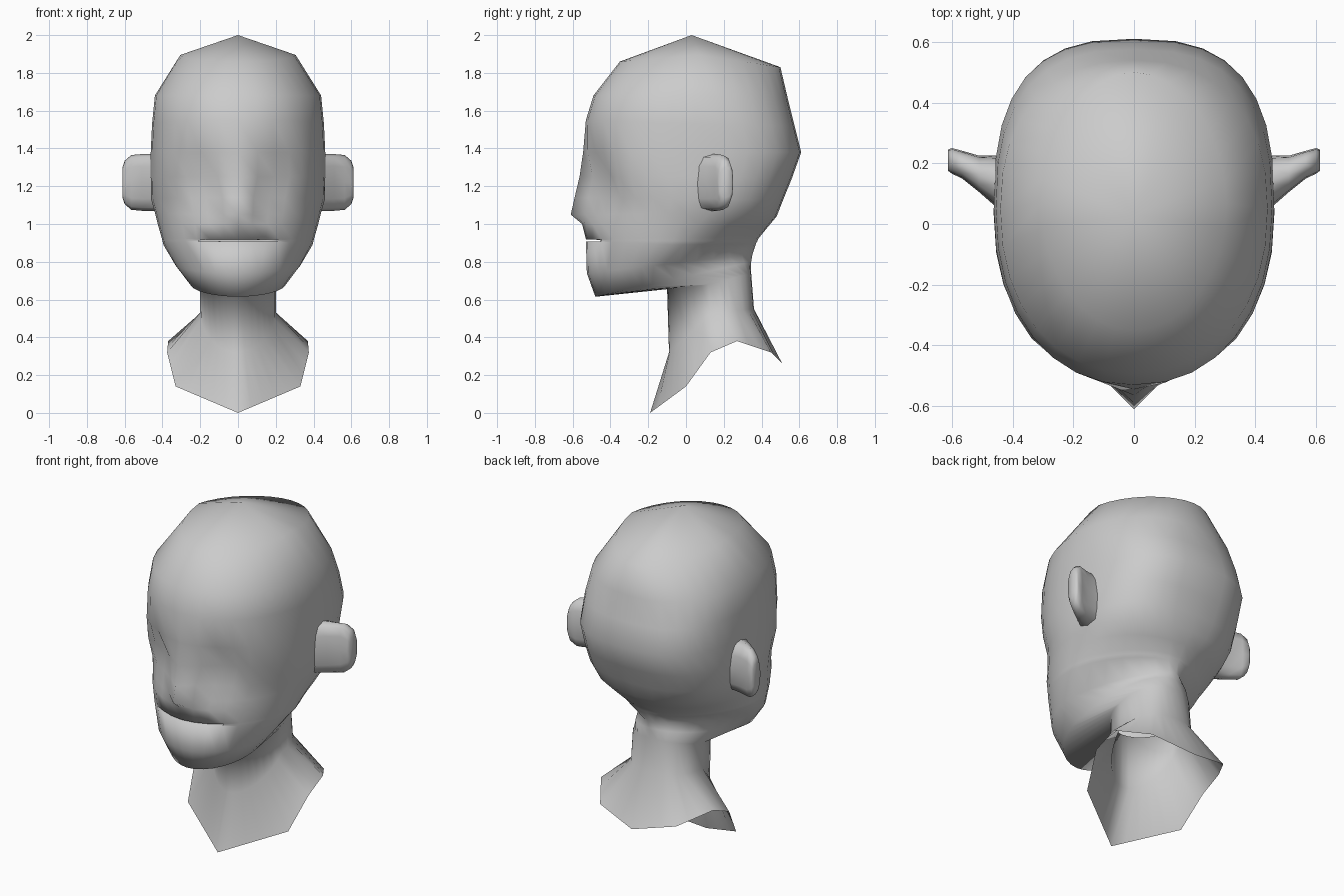
import bpy, bmesh
from math import sin, cos, pi, exp

if "Cube" in bpy.data.objects:
    bpy.data.objects.remove(bpy.data.objects["Cube"])

N = 32  # columns around the head


def power(v, e):
    return (1 if v >= 0 else -1) * abs(v) ** e if abs(v) > 1e-6 else 0.0


def loft(bm, loops):
    rows = [[bm.verts.new(p) for p in loop] for loop in loops]
    for a, b in zip(rows, rows[1:]):
        n = len(a)
        for i in range(n):
            k = (i + 1) % n
            bm.faces.new((a[i], a[k], b[k], b[i]))
    return rows


def finish(bm, name):
    bmesh.ops.recalc_face_normals(bm, faces=bm.faces[:])
    me = bpy.data.meshes.new(name)
    bm.to_mesh(me)
    bm.free()
    for p in me.polygons:
        p.use_smooth = True
    ob = bpy.data.objects.new(name, me)
    bpy.context.collection.objects.link(ob)
    return ob


# Head rings: half width, y of widest point, back squareness,
# front y, front z, side z, back y, back z
RINGS = [
    (.305, .07, 1.9, -.35, 1.86, 1.895, .50, 1.83),
    (.44, .05, 2.3, -.49, 1.68, 1.68, .54, 1.66),
    (.455, .05, 2.6, -.53, 1.55, 1.53, .575, 1.52),
    (.462, .05, 2.7, -.54, 1.38, 1.38, .61, 1.38),
    (.462, .03, 2.7, -.52, 1.25, 1.25, .56, 1.24),
    (.46, .02, 2.6, -.51, 1.14, 1.13, .515, 1.13),
    (.44, .00, 2.4, -.52, 1.05, 1.06, .48, 1.04),
    (.425, -.03, 2.1, -.535, 1.0, 1.0, .43, .98),
    (.405, -.06, 1.8, -.53, .919, .93, .385, .925),
    (.40, -.07, 1.75, -.53, .913, .91, .378, .91),
    (.395, -.08, 1.7, -.53, .907, .89, .37, .895),
    (.33, -.17, 1.4, -.525, .74, .78, .352, .84),
    (.25, -.18, 2.2, -.48, .615, .68, .345, .80),
    (.20, .12, 2.3, -.10, .655, .68, .345, .74),
    (.20, .13, 2.4, -.09, .32, .53, .36, .55),
]
MOUTH = 9
NOSE = {3: -.005, 4: -.045, 5: -.08, 6: -.09, 7: -.015}


def head_ring(r, ring):
    w, yc, mb, yf, zf, zs, yb, zb = ring
    mf = 2.0 if r == 0 else 2.2 if zf > 1.2 else 1.9
    pts = []
    for j in range(N):
        t = 2 * pi * j / N
        front = cos(t) >= 0
        e = 2 / (mf if front else mb)
        c = abs(power(cos(t), e))
        x = w * power(sin(t), e)
        y = yc + ((yf if front else yb) - yc) * c
        z = zs + ((zf if front else zb) - zs) * c
        d = min(j, N - j)
        if front:  # eye sockets and nose ridge
            y += .075 * exp(-((abs(x) - .2) / .1) ** 2 - ((z - 1.27) / .1) ** 2)
            y += NOSE.get(r, 0) * (1, .25)[d] if d < 2 else 0
        if d <= 3 and 8 <= r <= 10:  # level lips around a mouth pocket
            z = zf
            if r == MOUTH and d <= 2:
                y = -.25
        pts.append((x, y, z))
    return pts


# Open collar rim, keyed by column from front to back
RIM = [(0, 0, -.19, 0), (5, .33, 0, .14), (8, .375, .13, .32),
       (10, .37, .27, .38), (13, .25, .45, .32), (16, 0, .51, .26)]


def rim_point(j):
    d = min(j, N - j)
    for a, b in zip(RIM, RIM[1:]):
        if d <= b[0]:
            f = (d - a[0]) / (b[0] - a[0])
            x, y, z = (a[k] + (b[k] - a[k]) * f for k in (1, 2, 3))
            return (x if j <= N // 2 else -x, y, z)


# Head, neck and collar as one skin
bm = bmesh.new()
loops = [head_ring(r, ring) for r, ring in enumerate(RINGS)]
loops.append([rim_point(j) for j in range(N)])
rows = loft(bm, loops)
crown = bm.verts.new((0, .03, 2.0))
for i in range(N):
    bm.faces.new((crown, rows[0][i], rows[0][(i + 1) % N]))
finish(bm, "head_and_neck")

# Ears: x, centre y, half depth, half height
bm = bmesh.new()
sections = [(.43, .13, .095, .15), (.51, .165, .06, .15), (.565, .195, .046, .145),
            (.60, .208, .042, .115), (.612, .21, .035, .08)]
ear = []
for x, yc, hy, hz in sections:
    ear.append([(x, yc + hy * power(cos(2 * pi * k / 12), .7),
                 1.22 + hz * power(sin(2 * pi * k / 12), .8)) for k in range(12)])
rows = loft(bm, ear)
bm.faces.new(rows[-1])
ears = finish(bm, "ears")
ears.modifiers.new("mirror", 'MIRROR').use_axis[0] = True
